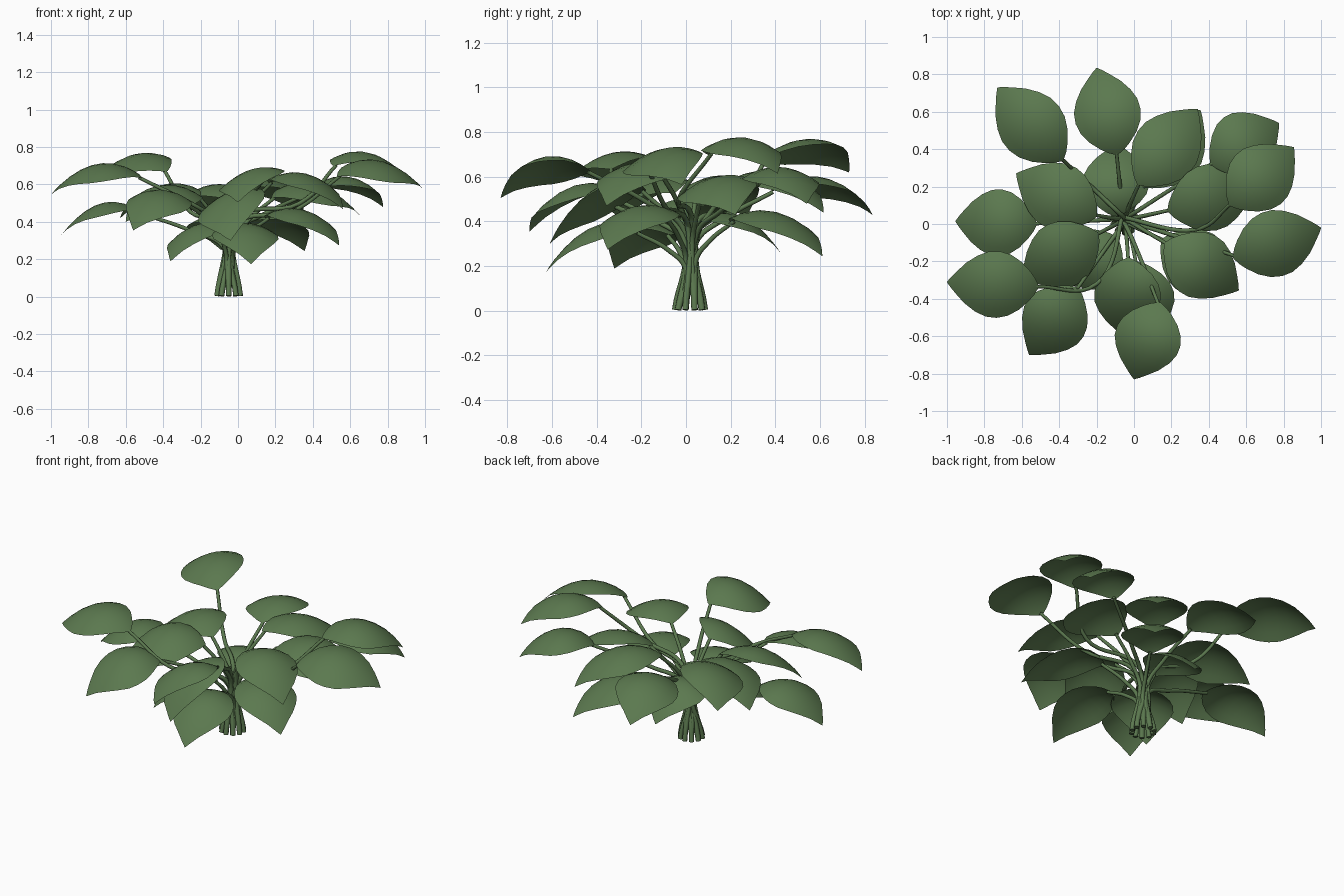
import bpy, bmesh, math
from mathutils import Vector

if "Cube" in bpy.data.objects:
    bpy.data.objects.remove(bpy.data.objects["Cube"])

green = bpy.data.materials.new("leaf_green")
green.diffuse_color = (0.105, 0.19, 0.078, 1)
green.use_nodes = True
green.node_tree.nodes["Principled BSDF"].inputs["Base Color"].default_value = green.diffuse_color

# leaf base point, leaf tip point, roll (positive lifts the left edge seen along the leaf)
LEAVES = [
    ((-0.09, 0.37, 0.53), (-0.20, 0.835, 0.43), -0.025),
    ((-0.38, 0.34, 0.67), (-0.73, 0.73, 0.62), -0.045),
    ((-0.20, 0.04, 0.54), (-0.63, 0.27, 0.42), -0.03),
    ((-0.52, 0.00, 0.45), (-0.955, 0.015, 0.315), -0.01),
    ((-0.19, -0.05, 0.53), (-0.60, -0.29, 0.40), -0.05),
    ((-0.51, -0.335, 0.635), (-1.0, -0.31, 0.545), -0.035),
    ((-0.30, -0.34, 0.52), (-0.56, -0.70, 0.355), -0.035),
    ((-0.03, -0.18, 0.54), (-0.04, -0.61, 0.30), 0.065),
    ((0.01, -0.20, 0.35), (0.07, -0.625, 0.175), 0),
    ((0.14, -0.42, 0.62), (0.0, -0.83, 0.505), 0.045),
    ((0.165, -0.10, 0.61), (0.56, -0.355, 0.47), 0),
    ((0.15, -0.08, 0.42), (0.54, -0.35, 0.275), 0),
    ((0.53, -0.18, 0.645), (1.0, -0.02, 0.565), 0.05),
    ((0.18, 0.07, 0.53), (0.655, 0.22, 0.43), 0.045),
    ((0.51, 0.10, 0.70), (0.855, 0.41, 0.615), 0.01),
    ((0.41, 0.32, 0.57), (0.775, 0.54, 0.48), 0),
    ((0.02, 0.21, 0.57), (0.34, 0.615, 0.44), 0),
    ((0.05, 0.20, 0.40), (0.355, 0.61, 0.245), 0),
    ((-0.10, 0.04, 0.38), (-0.09, 0.43, 0.25), 0),
    ((-0.09, -0.07, 0.34), (-0.36, -0.32, 0.19), 0.02),
]
# stems that bend round a lower leaf, by index in LEAVES
BENDS = {5: (-0.20, -0.32, 0.47), 1: (-0.25, 0.22, 0.45),
         12: (0.30, -0.09, 0.46), 14: (0.33, -0.03, 0.50)}

# half-width of the blade along its length
OUTLINE = [(0, 0.03), (0.04, 0.24), (0.1, 0.45), (0.2, 0.72), (0.32, 0.92), (0.44, 1.0),
           (0.56, 0.98), (0.68, 0.84), (0.8, 0.61), (0.9, 0.33), (0.96, 0.15), (1, 0.005)]
HALF_W, ARCH, DROOP, ACROSS = 0.178, 0.115, 0.06, 8


def make_leaf(name, base, tip, roll):
    base, tip = Vector(base), Vector(tip)
    run = tip - base
    side = Vector((-run.y, run.x, 0)).normalized()
    bm = bmesh.new()
    rows = []
    for t, w in OUTLINE:
        mid = base + run * t
        mid.z += ARCH * 4 * t * (1 - t)
        row = []
        for i in range(ACROSS + 1):
            s = (i / ACROSS * 2 - 1) * w
            p = mid + side * s * HALF_W
            p.z += roll * s - DROOP * s * s
            row.append(bm.verts.new(p))
        rows.append(row)
    for a, b in zip(rows, rows[1:]):
        for i in range(ACROSS):
            f = bm.faces.new((a[i + 1], a[i], b[i], b[i + 1]))
            f.smooth = True
    bmesh.ops.recalc_face_normals(bm, faces=bm.faces)
    if sum(f.normal.z for f in bm.faces) < 0:
        bmesh.ops.reverse_faces(bm, faces=bm.faces)
    me = bpy.data.meshes.new(name)
    bm.to_mesh(me)
    bm.free()
    me.materials.append(green)
    bpy.context.collection.objects.link(bpy.data.objects.new(name, me))


def make_stem(name, base, tip, ang, bend=None):
    base = Vector(base)
    c, s = math.cos(ang), math.sin(ang)
    zn = 0.62 * base.z
    neck = Vector((-0.045 + 0.026 * c, 0.02 + 0.026 * s, zn))
    run = (Vector(tip) - base).normalized()
    elbow = neck.lerp(base, 0.4)
    elbow.z = zn + (base.z - zn) * 0.42
    end = base + run * 0.02 + Vector((0, 0, 0.006))
    pts = [((-0.05 + 0.066 * c, 0.018 + 0.066 * s, 0.004), 1.2),
           (neck - Vector((0, 0, 0.03)), 1.0), (Vector(bend) if bend else elbow, 0.9), (end, 0.75)]
    cu = bpy.data.curves.new(name, 'CURVE')
    cu.dimensions = '3D'
    cu.bevel_depth = 0.0125
    cu.bevel_resolution = 2
    cu.resolution_u = 8
    cu.use_fill_caps = True
    sp = cu.splines.new('BEZIER')
    sp.bezier_points.add(len(pts) - 1)
    for bp, (co, r) in zip(sp.bezier_points, pts):
        bp.co = co
        bp.radius = r
        bp.handle_left_type = bp.handle_right_type = 'AUTO'
    cu.materials.append(green)
    bpy.context.collection.objects.link(bpy.data.objects.new(name, cu))


# stem feet share ten spots round the clump, ordered by leaf direction
order = sorted(range(len(LEAVES)), key=lambda k: math.atan2(LEAVES[k][1][1], LEAVES[k][1][0]))
for i, k in enumerate(order):
    base, tip, roll = LEAVES[k]
    make_leaf(f"leaf_{i + 1}", base, tip, roll)
    make_stem(f"stem_{i + 1}", base, tip, -math.pi + 2 * math.pi * (i // 2 + 0.5) / 10, BENDS.get(k))
